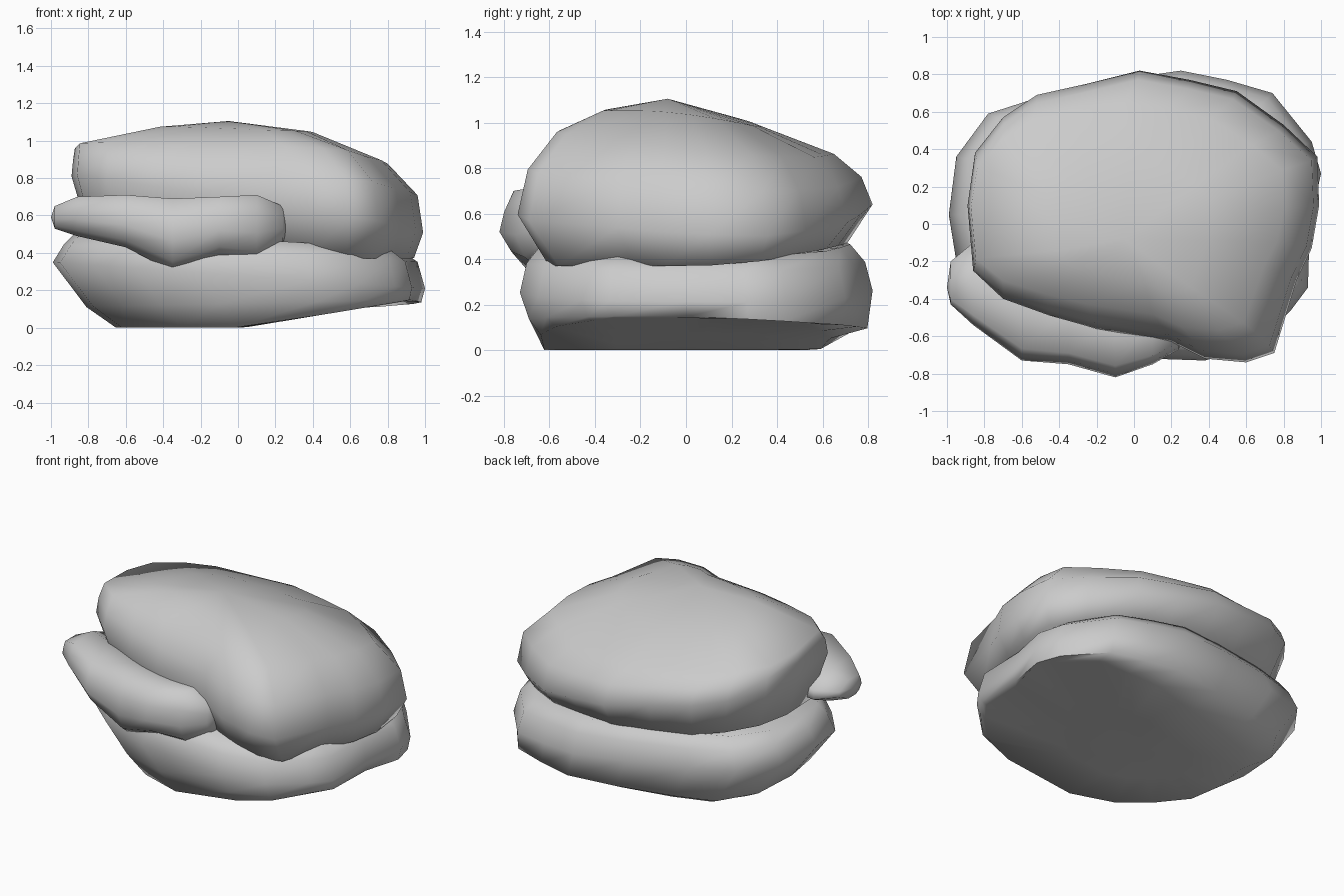
import bpy, math

if "Cube" in bpy.data.objects:
    bpy.data.objects.remove(bpy.data.objects["Cube"])


def loft(name, rings, start, end):
    """Skin closed rings of points and close both ends with a fan."""
    n = len(rings[0])
    verts = [p for ring in rings for p in ring] + [start, end]
    faces = []
    for r in range(len(rings) - 1):
        a, b = r * n, (r + 1) * n
        for i in range(n):
            j = (i + 1) % n
            faces.append((a + i, a + j, b + j, b + i))
    s, e, last = len(verts) - 2, len(verts) - 1, (len(rings) - 1) * n
    for i in range(n):
        j = (i + 1) % n
        faces.append((s, j, i))
        faces.append((e, last + i, last + j))
    mesh = bpy.data.meshes.new(name)
    mesh.from_pydata(verts, [], faces)
    obj = bpy.data.objects.new(name, mesh)
    bpy.context.collection.objects.link(obj)
    bpy.context.view_layer.objects.active = obj
    bpy.ops.object.select_all(action='DESELECT')
    obj.select_set(True)
    bpy.ops.object.mode_set(mode='EDIT')
    bpy.ops.mesh.select_all(action='SELECT')
    bpy.ops.mesh.normals_make_consistent(inside=False)
    bpy.ops.object.mode_set(mode='OBJECT')
    bpy.ops.object.shade_smooth_by_angle(angle=math.radians(80))
    return obj


def layer(outline, sx, sy, dx, dy, height):
    """Scale and shift an outline, lifting each point by a height function."""
    pts = [(x * sx + dx, y * sy + dy) for x, y in outline]
    return [(x, y, height(x, y)) for x, y in pts]


# Bottom bun: flat base rising to the right, bulging rim
low = [(1.0, .27), (.95, .44), (.74, .7), (.5, .77), (.25, .82), (-.1, .77),
       (-.5, .68), (-.78, .59), (-.95, .36), (-.99, .05), (-.95, -.2),
       (-.77, -.42), (-.55, -.6), (-.2, -.71), (.38, -.73), (.65, -.65),
       (.84, -.46), (.93, -.34), (.94, 0)]
base = lambda x, y: max(0, .165 * (x - .03))
roof = lambda x, y: .45 - .06 * x + .04 * abs(y)
loft("bottom_bun", [
    layer(low, .4, .4, .05, -.02, base),
    layer(low, .8, .82, .14, -.04, base),
    layer(low, .9, .96, .08, .01, lambda x, y: .13 + .02 * x - .05 * max(0, y)),
    layer(low, 1, 1, 0, 0, lambda x, y: .28 - .07 * x),
    layer(low, .95, .96, .01, 0, lambda x, y: .4 - .05 * x),
    layer(low, .88, .88, 0, 0, roof),
    layer(low, .5, .5, 0, 0, lambda x, y: .44)],
    (0, 0, 0), (0, 0, .44))

# Top bun: highest along the front left, sloping to the back, undercut in front
top = [(.98, .36), (.8, .53), (.55, .71), (.3, .77), (.03, .82), (-.25, .75),
       (-.52, .69), (-.7, .57), (-.85, .38), (-.89, .1), (-.86, -.25),
       (-.7, -.4), (-.45, -.49), (-.2, -.56), (.2, -.63), (.38, -.72),
       (.6, -.74), (.75, -.69), (.87, -.3), (.95, -.13), (.99, .1)]
loft("top_bun", [
    layer(top, .5, .5, .02, 0, lambda x, y: .38),
    layer(top, .93, .84, .02, .02,
          lambda x, y: .37 + .2 * max(0, y) ** 2 + .24 * max(0, -x) ** 2),
    layer(top, 1, 1, 0, 0, lambda x, y: .67 - .16 * x - .03 * y),
    layer(top, .98, .94, -.01, 0, lambda x, y: .81 - .1 * x - .06 * y),
    layer(top, .89, .78, -.08, .01, lambda x, y: .925 - .05 * x - .1 * y),
    layer(top, .45, .45, -.03, -.03,
          lambda x, y: 1.05 - .03 * x - .12 * y - .25 * y * y)],
    (0, 0, .38), (-.05, -.08, 1.105))

# Filling: stations of x, front y, back y, bottom z, top z
stations = [(-.98, -.43, -.2, .53, .65), (-.86, -.54, -.1, .49, .7),
            (-.6, -.73, -.2, .43, .71), (-.35, -.75, -.25, .3, .69),
            (-.1, -.82, -.3, .39, .7), (.1, -.75, -.35, .36, .71),
            (.24, -.67, -.4, .45, .65)]
section = [(0, .42), (.04, .7), (.12, 1), (.6, 1), (1, .65), (1, .35),
           (.6, 0), (.25, 0), (.1, .14)]
loft("filling", [[(x, f + u * (b - f), lo + v * (hi - lo)) for u, v in section]
                 for x, f, b, lo, hi in stations],
     (-1, -.34, .59), (.27, -.55, .56))
